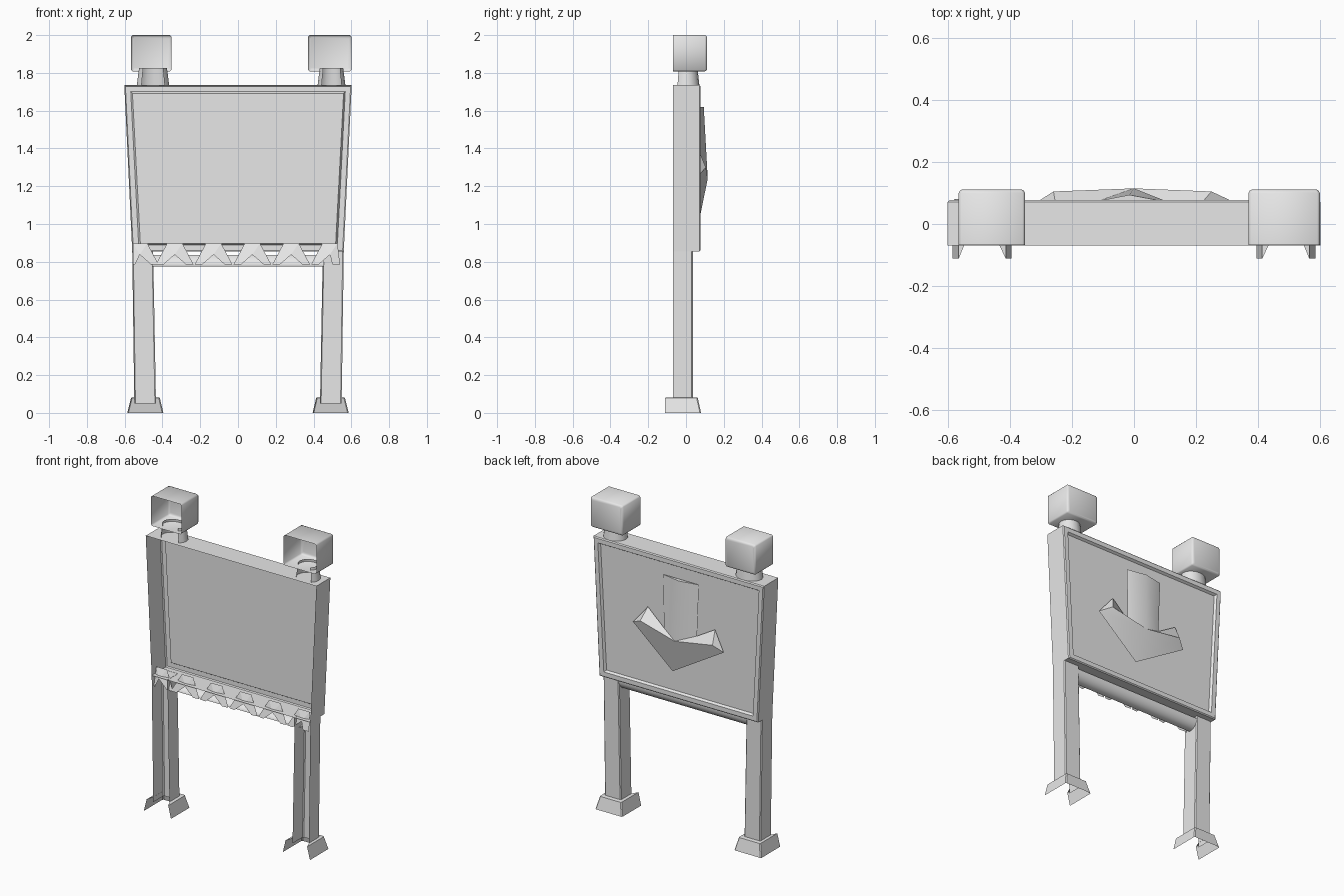
import bpy
from math import sin, cos, radians

cube = bpy.data.objects.get("Cube")
if cube:
    bpy.data.objects.remove(cube, do_unlink=True)

grey = bpy.data.materials.new("light_grey")
grey.use_nodes = True
grey.diffuse_color = (0.8, 0.8, 0.8, 1)
grey.node_tree.nodes["Principled BSDF"].inputs["Base Color"].default_value = (0.8, 0.8, 0.8, 1)


def build(name, verts, faces, smooth=None):
    mesh = bpy.data.meshes.new(name)
    mesh.from_pydata(verts, [], faces)
    mesh.materials.append(grey)
    obj = bpy.data.objects.new(name, mesh)
    bpy.context.collection.objects.link(obj)
    bpy.ops.object.select_all(action='DESELECT')
    obj.select_set(True)
    bpy.context.view_layer.objects.active = obj
    bpy.ops.object.mode_set(mode='EDIT')
    bpy.ops.mesh.select_all(action='SELECT')
    bpy.ops.mesh.normals_make_consistent(inside=False)
    bpy.ops.object.mode_set(mode='OBJECT')
    if smooth:
        bpy.ops.object.shade_smooth_by_angle(angle=radians(smooth))
    return obj


def loft(name, rings, closed=False, cap=False, smooth=None):
    """Sheet through matching rings of points, optionally capped at the last."""
    n = len(rings[0])
    verts = [p for ring in rings for p in ring]
    faces = []
    for r in range(len(rings) - 1):
        for i in range(n if closed else n - 1):
            j = (i + 1) % n
            faces.append((r * n + i, r * n + j, r * n + n + j, r * n + n + i))
    if cap:
        faces.append(tuple(range(len(verts) - n, len(verts))))
    return build(name, verts, faces, smooth)


def frame_ring(y, inset):
    """Tapered outline of the board, wider at the top."""
    top, low = 0.602 - inset, 0.56 - inset
    return [(-low, y, 0.855 + inset), (low, y, 0.855 + inset),
            (top, y, 1.735 - inset), (-top, y, 1.735 - inset)]


# Hollow board with a raised rim and recessed face
loft("sign_board", [frame_ring(y, i) for y, i in
                    ((-0.07, 0), (0.071, 0), (0.077, 0.006), (0.077, 0.034), (0.062, 0.043))],
     closed=True, cap=True)

# Pillowed down arrow on the board face
outline = [(0.113, 1.62), (-0.14, 1.62), (-0.127, 1.29), (-0.254, 1.365), (-0.315, 1.235),
           (0.045, 1.02), (0.325, 1.26), (0.22, 1.385), (0.106, 1.28)]
verts = [(x, 0.07, z) for x, z in outline]
verts += [(-0.015, 0.094, 1.62), (0.0, 0.115, 1.24), (-0.26, 0.105, 1.28), (0.25, 0.105, 1.3)]
build("arrow", verts, [(0, 9, 10, 8), (9, 1, 2, 10), (2, 3, 11, 10), (3, 4, 11), (11, 4, 5, 10),
                       (10, 5, 6, 12), (6, 7, 12), (10, 12, 7, 8), (0, 1, 9)], smooth=35)


def channel(x_out, x_in, y_front, y_back, z, bevel=0.006):
    """Three-sided section, open to the front."""
    s = bevel if x_out > x_in else -bevel
    return [(x_out, y_front, z), (x_out, y_back - bevel, z), (x_out - s, y_back, z),
            (x_in + s, y_back, z), (x_in, y_back - bevel, z), (x_in, y_front, z)]


# Legs and flared feet
for side, s in (("left", 1), ("right", -1)):
    loft(side + "_leg", [channel(s * 0.549, s * 0.434, -0.07, 0.036, 0.05),
                         channel(s * 0.56, s * 0.449, -0.07, 0.036, 0.856)])
    loft(side + "_foot", [channel(s * 0.586, s * 0.395, -0.112, 0.08, 0),
                          channel(s * 0.566, s * 0.414, -0.112, 0.062, 0.08),
                          channel(s * 0.549, s * 0.434, -0.07, 0.036, 0.082)])

# Lamps: hollow rounded box on a tapered round neck
for side, x0, x1, neck_x, r in (("left", 0.37, 0.6, 0.495, 0.074), ("right", -0.566, -0.352, -0.45, 0.086)):
    rings = []
    for y, i in ((-0.068, 0), (0.1, 0), (0.108, 0.004), (0.112, 0.012)):
        a, b, low, high, c = x0 + i, x1 - i, 1.808 + i, 2 - i, 0.008
        rings.append([(a + c, y, low), (b - c, y, low), (b, y, low + c), (b, y, high - c),
                      (b - c, y, high), (a + c, y, high), (a, y, high - c), (a, y, low + c)])
    loft(side + "_lamp_box", rings, closed=True, cap=True, smooth=50)
    arc = [radians(-45 + 270 * k / 12) for k in range(13)]
    loft(side + "_lamp_neck",
         [[(neck_x + q * cos(t), 0.003 + d * sin(t), z) for t in arc]
          for q, d, z in ((r, 0.068, 1.733), (r - 0.012, 0.058, 1.825))], smooth=40)

# Round cross bar, open to the front
arc = [radians(-100 + 100 * k / 8) for k in range(9)]
loft("cross_bar", [[(x, -0.02 + 0.055 * cos(t), 0.837 + 0.061 * sin(t)) for t in arc]
                   for x in (-0.455, 0.455)], smooth=40)

# Row of chevron braces across the bar
for k in range(6):
    x = -0.52 + 0.2 * k if k == 0 else -0.335 + 0.2055 * (k - 1)
    lo, hi = max(x - 0.1, -0.555), min(x + 0.1, 0.54)
    build("brace_%d" % (k + 1),
          [(lo, -0.055, 0.785), (max(x - 0.06, lo + 0.01), -0.06, 0.785), (x, -0.055, 0.838),
           (hi - 0.04, -0.06, 0.785), (hi, -0.055, 0.785),
           (min(x + 0.04, hi), -0.03, 0.898), (max(x - 0.04, lo), -0.03, 0.898)],
          [(0, 1, 2, 6), (2, 5, 6), (2, 3, 4, 5)])
